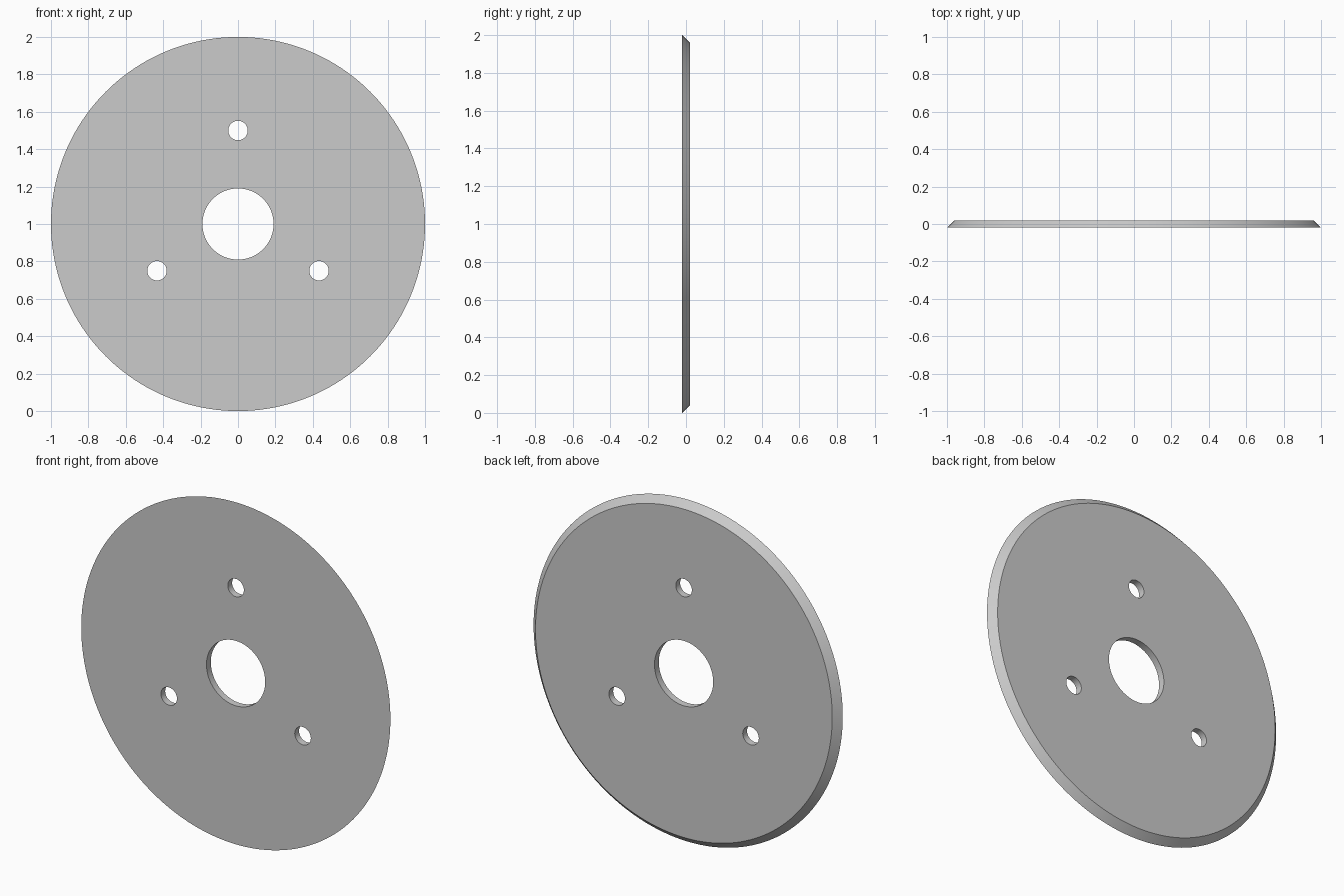
import bpy
from math import radians, sin, cos

if "Cube" in bpy.data.objects:
    bpy.data.objects.remove(bpy.data.objects["Cube"])

DEPTH = 0.04
CENTRE_Z = 1.0


def cone(name, r_front, r_back, depth, x, z, sides):
    # round body along y, front radius facing -y
    bpy.ops.mesh.primitive_cone_add(vertices=sides, radius1=r_front, radius2=r_back,
                                    depth=depth, location=(x, 0, z),
                                    rotation=(radians(-90), 0, 0))
    obj = bpy.context.object
    obj.name = name
    bpy.ops.object.transform_apply(location=True, rotation=True, scale=True)
    return obj


# Disc with a 45 degree bevel towards the back rim
disc = cone("bevelled_disc", 1.0, 0.96, DEPTH, 0, CENTRE_Z, 160)

# Centre bore and three bolt holes
cutters = [cone("bore_cutter", 0.19, 0.19, 0.2, 0, CENTRE_Z, 96)]
for a in (90, 210, 330):
    x, z = 0.5 * cos(radians(a)), CENTRE_Z + 0.5 * sin(radians(a))
    cutters.append(cone("bolt_hole_cutter", 0.052, 0.052, 0.2, x, z, 48))

bpy.ops.object.select_all(action='DESELECT')
disc.select_set(True)
bpy.context.view_layer.objects.active = disc
for c in cutters:
    c.hide_render = True
    mod = disc.modifiers.new("hole", 'BOOLEAN')
    mod.operation = 'DIFFERENCE'
    mod.solver = 'EXACT'
    mod.object = c
    bpy.ops.object.modifier_apply(modifier=mod.name)
    bpy.data.objects.remove(c, do_unlink=True)

# Smooth round walls, sharp rims
bpy.ops.object.shade_smooth_by_angle(angle=radians(30))
